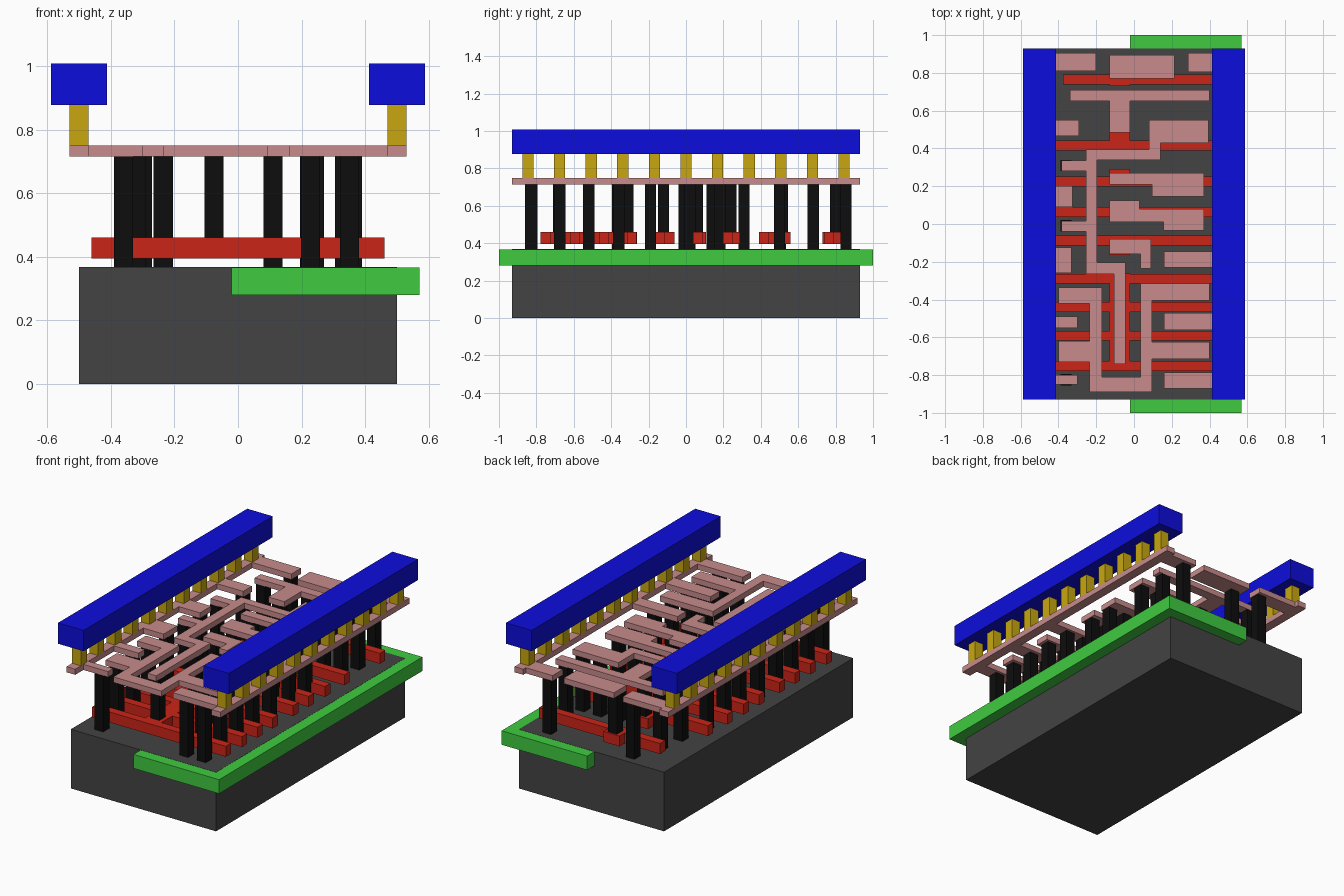
import bpy, bmesh


def material(name, rgb):
    m = bpy.data.materials.new(name)
    m.diffuse_color = (*rgb, 1)
    return m


DARK = material("substrate_dark", (0.056, 0.056, 0.056))
GREEN = material("well_green", (0.05, 0.6, 0.05))
RED = material("gate_red", (0.6, 0.018, 0.009))
BLACK = material("contact_black", (0.004, 0.004, 0.004))
PINK = material("wiring_pink", (0.58, 0.26, 0.26))
GOLD = material("via_gold", (0.58, 0.39, 0.005))
BLUE = material("rail_blue", (0.004, 0.004, 0.72))


def slab(name, rects, z0, z1, mat):
    """Extrude the clean union of rectangles (x0, x1, y0, y1) from z0 to z1."""
    xs = sorted({v for r in rects for v in r[:2]})
    ys = sorted({v for r in rects for v in r[2:]})
    bm = bmesh.new()
    grid = {}

    def vert(i, j):
        if (i, j) not in grid:
            grid[i, j] = bm.verts.new((xs[i], ys[j], z0))
        return grid[i, j]

    for i in range(len(xs) - 1):
        for j in range(len(ys) - 1):
            cx, cy = (xs[i] + xs[i + 1]) / 2, (ys[j] + ys[j + 1]) / 2
            if any(a < cx < b and c < cy < d for a, b, c, d in rects):
                bm.faces.new([vert(i, j), vert(i + 1, j), vert(i + 1, j + 1), vert(i, j + 1)])
    bottom = bm.faces[:]
    ext = bmesh.ops.extrude_face_region(bm, geom=bottom, use_keep_orig=True)
    top = [g for g in ext["geom"] if isinstance(g, bmesh.types.BMVert)]
    bmesh.ops.translate(bm, verts=top, vec=(0, 0, z1 - z0))
    bmesh.ops.dissolve_limit(bm, angle_limit=0.01, verts=bm.verts[:], edges=bm.edges[:])
    bmesh.ops.recalc_face_normals(bm, faces=bm.faces[:])
    me = bpy.data.meshes.new(name)
    bm.to_mesh(me)
    bm.free()
    ob = bpy.data.objects.new(name, me)
    ob.data.materials.append(mat)
    bpy.context.collection.objects.link(ob)


def post(name, x, y, z0, z1, mat, w=0.06):
    slab(name, [(x - w / 2, x + w / 2, y - w / 2, y + w / 2)], z0, z1, mat)


# Substrate block and the well set into its right half
slab("substrate", [(-0.5, 0.5, -0.93, 0.93)], 0, 0.368, DARK)
slab("well", [(-0.02, 0.57, -1, 1)], 0.28, 0.367, GREEN)

# Upper power rails on rows of vias
for side, s in (("left", -1), ("right", 1)):
    slab(f"power_rail_{side}", [(s * 0.5 - 0.088, s * 0.5 + 0.088, -0.93, 0.93)], 0.877, 1.007, BLUE)
    for k in range(11):
        post(f"via_{side}_{k}", s * 0.5, (k - 5) * 0.169, 0.75, 0.877, GOLD)

# Gate bars: (centre y, left end, landing pad y range)
PAD = (-0.13, -0.02)
gates = [(0.765, -0.375, (0.73, 0.84)), (0.415, -0.46, (0.39, 0.56)),
         (0.225, -0.46, (0.198, 0.29)), (0.063, -0.46, (0.016, 0.107)),
         (-0.088, -0.46, (-0.163, -0.062))]
for k, (y, x0, pad) in enumerate(gates):
    slab(f"gate_{k}", [(x0, 0.46, y - 0.026, y + 0.026), (*PAD, *pad)], 0.395, 0.46, RED)
# Four joined gates at the front
slab("gate_group", [(*PAD, -0.777, -0.263)]
     + [(-0.46, 0.46, y - 0.026, y + 0.026) for y in (-0.29, -0.44, -0.592, -0.751)],
     0.395, 0.46, RED)

# Local wiring: side strips with tabs, then the inner traces
wiring = {
    "left_strip": [(-0.53, -0.47, -0.93, 0.93), (-0.5, -0.20, 0.81, 0.905),
                   (-0.5, -0.29, 0.465, 0.55), (-0.5, -0.325, 0.09, 0.20),
                   (-0.5, -0.33, -0.26, -0.125), (-0.5, -0.30, -0.55, -0.49),
                   (-0.5, -0.30, -0.85, -0.80)],
    "right_strip": [(0.47, 0.53, -0.93, 0.93), (0.285, 0.5, 0.805, 0.905),
                    (0.16, 0.5, -0.23, -0.145), (0.16, 0.5, -0.56, -0.47),
                    (0.16, 0.5, -0.87, -0.785)],
    "trace_back": [(-0.13, 0.215, 0.77, 0.895)],
    "trace_tee": [(-0.34, 0.40, 0.65, 0.71), (-0.13, -0.02, 0.485, 0.71)],
    "trace_long": [(0.08, 0.395, 0.43, 0.55), (0.08, 0.14, 0.34, 0.55),
                   (-0.255, 0.14, 0.34, 0.395), (-0.255, -0.195, -0.265, 0.395),
                   (-0.385, -0.2, 0.28, 0.335), (-0.385, -0.2, -0.04, 0.015),
                   (-0.255, -0.045, -0.265, -0.205), (-0.105, -0.045, -0.74, -0.205)],
    "trace_mid_a": [(-0.13, 0.37, 0.21, 0.27), (0.095, 0.37, 0.145, 0.27)],
    "trace_mid_b": [(-0.13, 0.03, 0.01, 0.125), (-0.13, 0.37, 0.01, 0.08),
                    (0.155, 0.37, -0.035, 0.08)],
    "trace_mid_c": [(-0.13, 0.09, -0.16, -0.08), (0.035, 0.09, -0.235, -0.08)],
    "trace_loop": [(0.035, 0.40, -0.405, -0.315), (0.035, 0.40, -0.715, -0.625),
                   (0.035, 0.095, -0.89, -0.315), (-0.235, 0.095, -0.89, -0.81),
                   (-0.235, -0.17, -0.89, -0.335), (-0.40, -0.17, -0.42, -0.335),
                   (-0.40, -0.17, -0.73, -0.62)],
}
for name, rects in wiring.items():
    slab(name, rects, 0.715, 0.75, PINK)

# Contact posts down to the substrate
contacts = [(-0.36, y) for y in (-0.825, -0.675, -0.52, -0.365, -0.19, -0.01, 0.14, 0.31)]
contacts += [(-0.32, 0.505), (-0.30, 0.68), (-0.235, 0.855), (0.34, 0.855), (0.35, 0.68)]
contacts += [(x, y) for x in (0.228, 0.35) for y in (-0.83, -0.675, -0.52, -0.36, -0.19)]
contacts += [(0.335, y) for y in (0.02, 0.18)] + [(x, 0.5) for x in (0.11, 0.24, 0.36)]
contacts += [(0.225, 0.02), (0.225, 0.18)]
for k, (x, y) in enumerate(contacts):
    post(f"contact_{k}", x, y, 0.368, 0.715, BLACK)

# Contact posts standing on the gates
for k, y in enumerate((0.80, 0.515, 0.24, 0.06, -0.12, -0.31, -0.68)):
    post(f"gate_contact_{k}", -0.075, y, 0.46, 0.715, BLACK)
